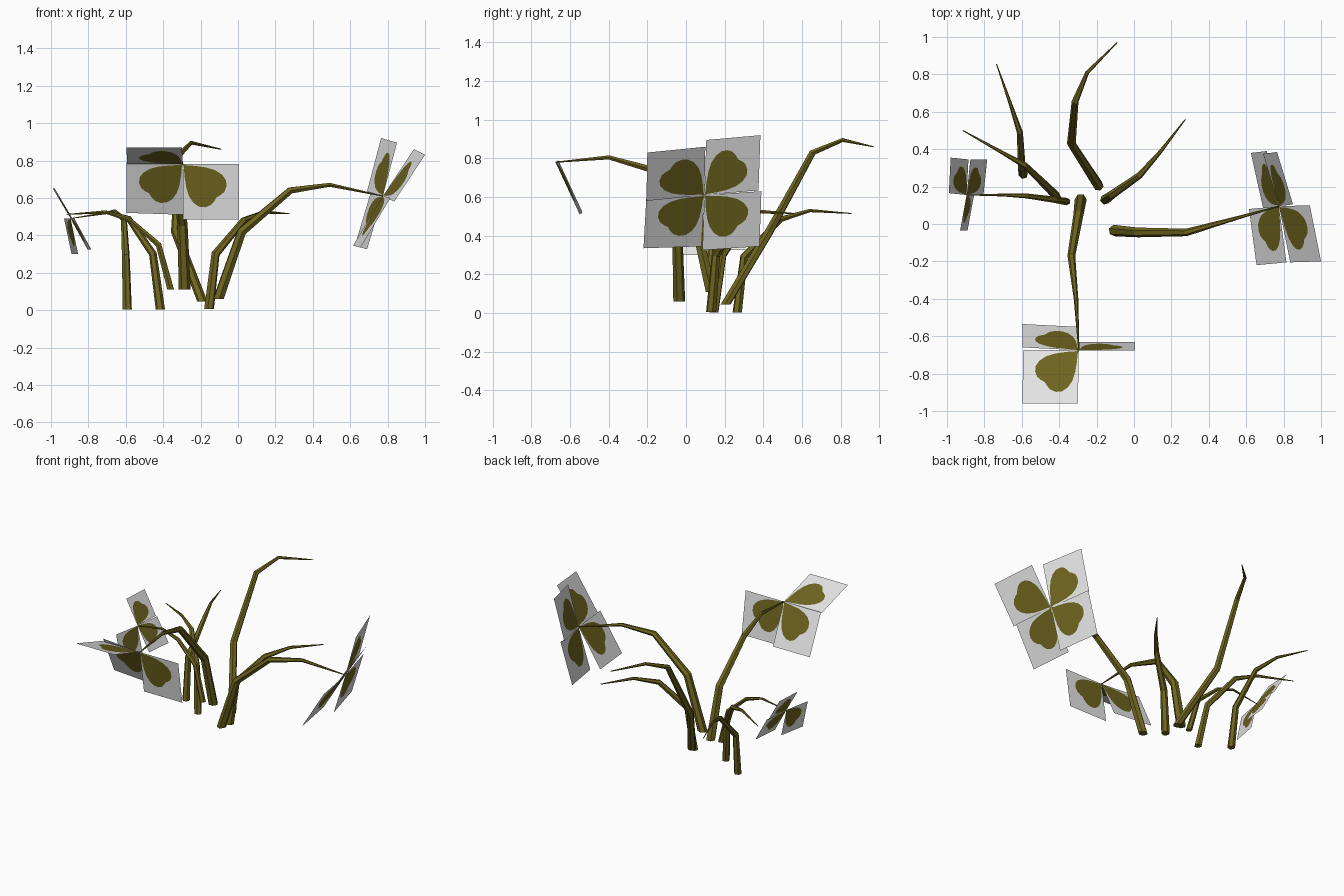
import bpy, bmesh, math
from mathutils import Vector

if "Cube" in bpy.data.objects:
    bpy.data.objects.remove(bpy.data.objects["Cube"])


def flat_mat(name, rgb):
    m = bpy.data.materials.new(name)
    m.diffuse_color = (*rgb, 1)
    m.use_nodes = True
    m.node_tree.nodes["Principled BSDF"].inputs["Base Color"].default_value = m.diffuse_color
    return m


OLIVE = flat_mat("olive_green", (0.16, 0.132, 0.014))
CARD = flat_mat("pale_grey", (0.8, 0.8, 0.8))


def finish(bm, name, mats):
    me = bpy.data.meshes.new(name)
    bm.to_mesh(me)
    bm.free()
    for m in mats:
        me.materials.append(m)
    ob = bpy.data.objects.new(name, me)
    bpy.context.collection.objects.link(ob)
    return ob


# Tapered six-sided stem swept through five points
def stem(name, pts, r, sides=6):
    pts = [Vector(p) for p in pts]
    radii = [r, r * 0.85, r * 0.65, r * 0.38, r * 0.1]
    bm = bmesh.new()
    rings = []
    flat = pts[-1] - pts[0]
    side = Vector((-flat.y, flat.x, 0)).normalized()
    for i, p in enumerate(pts):
        t = (pts[min(i + 1, 4)] - pts[max(i - 1, 0)]).normalized()
        if i == 0:
            t = Vector((0, 0, 1))
        a = (side - t * side.dot(t)).normalized()
        b = t.cross(a)
        rings.append([bm.verts.new(p + radii[i] * (a * math.cos(k * math.tau / sides)
                                                   + b * math.sin(k * math.tau / sides)))
                      for k in range(sides)])
    for lo, hi in zip(rings, rings[1:]):
        for k in range(sides):
            n = (k + 1) % sides
            bm.faces.new((lo[k], lo[n], hi[n], hi[k]))
    bm.faces.new(rings[0][::-1])
    bm.faces.new(rings[-1])
    finish(bm, name, [OLIVE])


# Half of the heart-shaped leaflet, from card corner to notch
HALF = [(0.07, 0.02), (0.22, 0.03), (0.42, 0.06), (0.58, 0.11), (0.70, 0.19),
        (0.77, 0.29), (0.78, 0.40), (0.74, 0.50), (0.67, 0.56)]


# Square card with a leaflet cut in; u and v are its two edges from the centre
def leaf_card(name, c, u, v):
    c, u, v = Vector(c), Vector(u), Vector(v)
    bm = bmesh.new()

    def vert(a, b):
        return bm.verts.new(c + u * a + v * b)
    o, eu, ev, far, notch = [vert(*p) for p in
                             ((0, 0), (1, 0), (0, 1), (1, 1), (0.6, 0.6))]
    one = [vert(a, b) for a, b in HALF]
    two = [vert(b, a) for a, b in HALF]
    bm.faces.new([o] + one + [notch] + two[::-1])
    for f in (bm.faces.new([o, eu, far, notch] + one[::-1]),
              bm.faces.new([o] + two + [notch, far, ev])):
        f.material_index = 1
    finish(bm, name, [OLIVE, CARD])


STEMS = {
    "front_stem": (0.032, [(-.285, .13, .11), (-.297, .05, .46), (-.335, -.17, .74),
                           (-.31, -.40, .805), (-.295, -.675, .78)]),
    "right_stem": (0.031, [(-.105, -.035, .06), (.02, -.045, .42), (.28, -.045, .64),
                           (.49, .015, .67), (.775, .095, .61)]),
    "back_right_stem": (0.027, [(-.155, .13, .005), (-.12, .155, .3), (.03, .26, .48),
                                (.14, .385, .525), (.275, .56, .515)]),
    "back_stem": (0.028, [(-.19, .205, .045), (-.335, .43, .42), (-.315, .655, .83),
                          (-.25, .81, .895), (-.09, .97, .86)]),
    "back_left_stem": (0.025, [(-.592, .265, .003), (-.6, .3, .29), (-.61, .49, .485),
                               (-.66, .64, .53), (-.735, .855, .515)]),
    "left_back_stem": (0.025, [(-.415, .145, .003), (-.455, .19, .3), (-.585, .315, .49),
                               (-.71, .385, .525), (-.915, .50, .512)]),
    "left_stem": (0.02, [(-.36, .12, .11), (-.425, .13, .35), (-.575, .15, .48),
                         (-.7, .155, .52), (-.895, .155, .49)]),
}
for name, (r, pts) in STEMS.items():
    stem(name, pts, r)

# Leaf clusters: centre, then edge pairs of each card
CLUSTERS = {
    "right_leaf": ((.775, .095, .61), [
        ((.165, .005, .25), (.06, -.3, -.03)),
        ((-.16, -.015, -.265), (.04, -.3, -.01)),
        ((.075, .01, .285), (-.085, .28, .025)),
        ((-.085, -.01, -.285), (-.065, .295, .02))]),
    "front_leaf": ((-.295, -.675, .78), [
        ((0, .045, -.295), (.3, 0, 0)),
        ((0, .125, -.27), (-.3, .015, .01)),
        ((-.005, -.285, .09), (-.297, 0, 0))]),
    "left_leaf": ((-.895, .155, .49), [
        ((-.095, .01, .16), (.01, .19, 0)),
        ((.09, 0, -.165), (.02, .19, 0)),
        ((.04, 0, -.19), (-.035, -.19, 0))]),
}
for name, (c, cards) in CLUSTERS.items():
    for i, (u, v) in enumerate(cards):
        leaf_card(f"{name}_{i + 1}", c, u, v)
